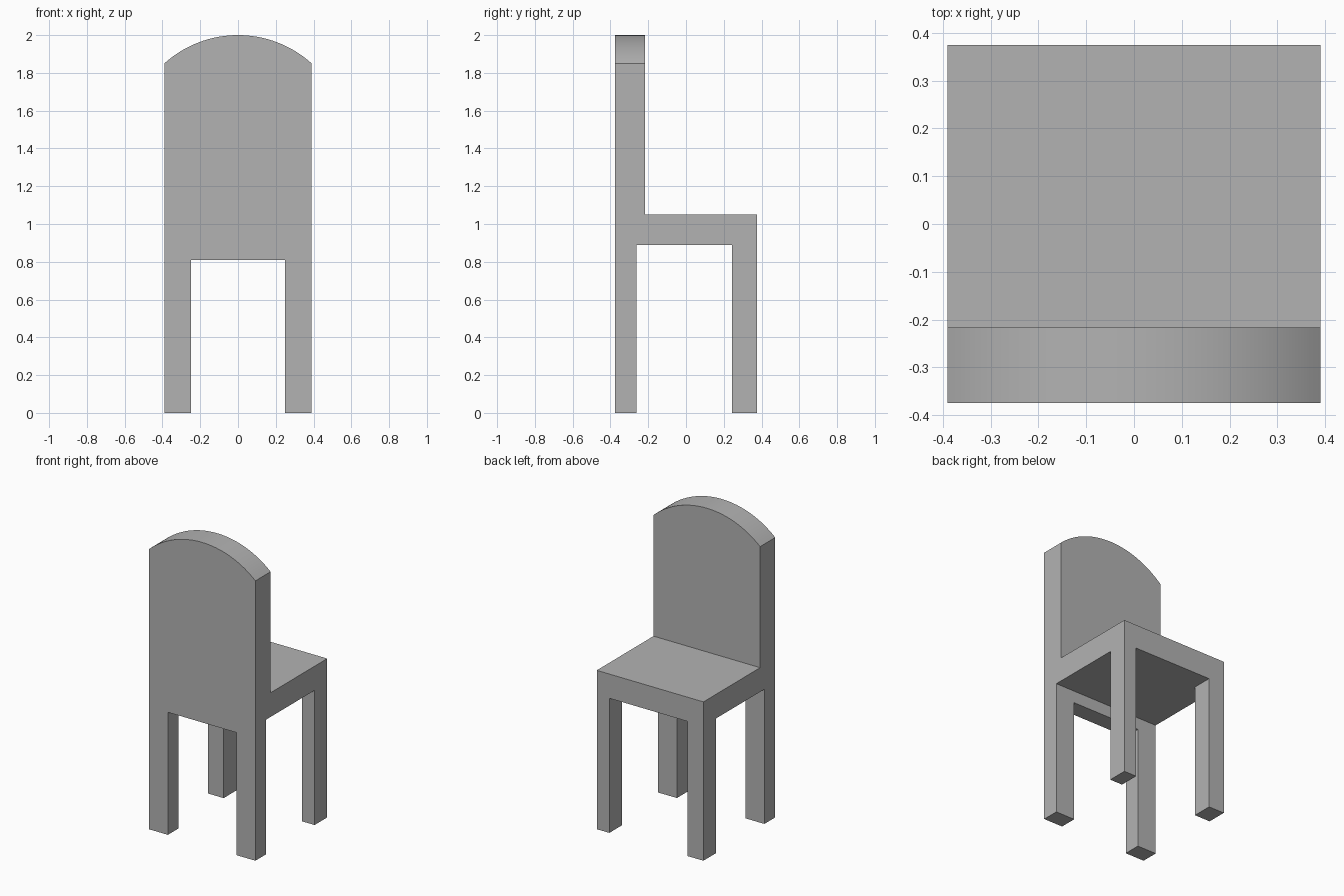
import bpy
import bmesh
from math import asin, sin, cos

if "Cube" in bpy.data.objects:
    bpy.data.objects.remove(bpy.data.objects["Cube"], do_unlink=True)

# Single flat colour
GREY = (0.45, 0.45, 0.45, 1)
grey = bpy.data.materials.new("plain grey")
grey.use_nodes = True
grey.diffuse_color = GREY
grey.node_tree.nodes["Principled BSDF"].inputs["Base Color"].default_value = GREY

# Main dimensions
HALF_W, REAR, FRONT = 0.39, -0.375, 0.375
SEAT_BOTTOM, SEAT_TOP = 0.89, 1.05
BACK_FACE = -0.217
SHOULDER, TOP = 1.85, 2.0


def extrude_profile(name, outline, y0, y1):
    """Solid from an x-z outline, extruded along y."""
    bm = bmesh.new()
    face = bm.faces.new([bm.verts.new((x, y0, z)) for x, z in outline])
    moved = bmesh.ops.extrude_face_region(bm, geom=[face])["geom"]
    bmesh.ops.translate(bm, vec=(0, y1 - y0, 0),
                        verts=[v for v in moved if isinstance(v, bmesh.types.BMVert)])
    bmesh.ops.recalc_face_normals(bm, faces=bm.faces)
    mesh = bpy.data.meshes.new(name)
    bm.to_mesh(mesh)
    bm.free()
    mesh.materials.append(grey)
    obj = bpy.data.objects.new(name, mesh)
    bpy.context.collection.objects.link(obj)
    return obj


def box(name, x0, x1, y0, y1, z0, z1):
    return extrude_profile(name, [(x0, z0), (x1, z0), (x1, z1), (x0, z1)], y0, y1)


# Backrest: upright panel with a circular arched top
rise = TOP - SHOULDER
radius = (HALF_W ** 2 + rise ** 2) / (2 * rise)
sweep = asin(HALF_W / radius)
STEPS = 32
arch = [(radius * sin(a), TOP - radius + radius * cos(a))
        for a in (sweep * (1 - 2 * i / STEPS) for i in range(STEPS + 1))]
backrest = extrude_profile(
    "backrest", [(-HALF_W, SEAT_BOTTOM), (HALF_W, SEAT_BOTTOM)] + arch, REAR, BACK_FACE)

# Seat slab
box("seat", -HALF_W, HALF_W, BACK_FACE, FRONT, SEAT_BOTTOM, SEAT_TOP)

# Legs and rail under the backrest, one continuous frame
INNER, RAIL = 0.25, 0.81
half = [(INNER, RAIL), (INNER, 0), (HALF_W, 0), (HALF_W, SEAT_BOTTOM)]
mirrored = [(-x, z) for x, z in reversed(half)]
extrude_profile("backrest_legs", half + mirrored, REAR, -0.262)

# Seat legs, slightly different widths
box("seat_leg_left", 0.298, HALF_W, 0.243, FRONT, 0, SEAT_BOTTOM)
box("seat_leg_right", -HALF_W, -0.275, 0.243, FRONT, 0, SEAT_BOTTOM)

# Smooth arch, sharp edges elsewhere
bpy.ops.object.select_all(action="DESELECT")
backrest.select_set(True)
bpy.context.view_layer.objects.active = backrest
bpy.ops.object.shade_smooth_by_angle()
